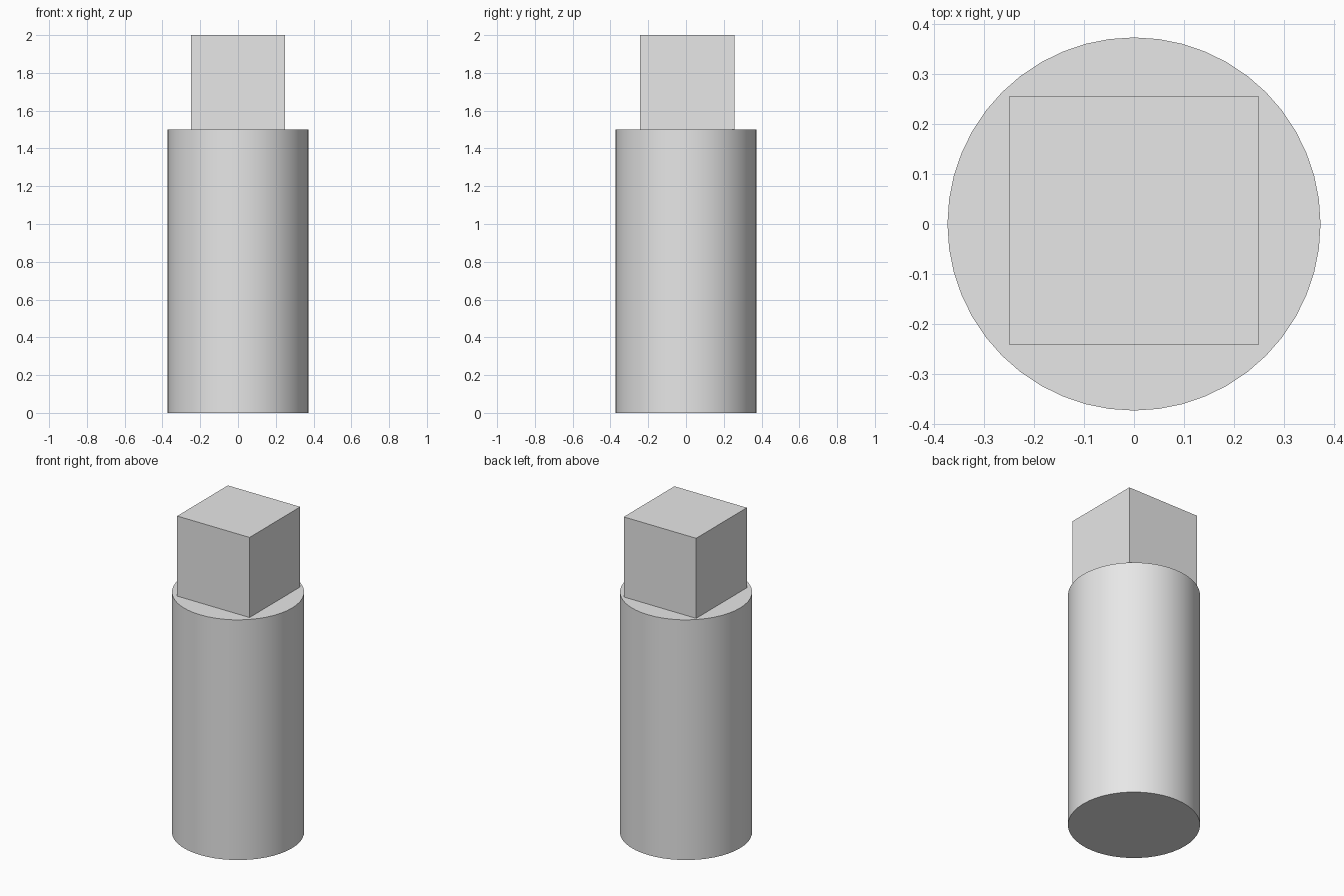
import bpy
import math

cube = bpy.data.objects.get("Cube")
if cube:
    bpy.data.objects.remove(cube, do_unlink=True)

RADIUS = 0.374
BODY_HEIGHT = 1.5
BLOCK = 0.5

# One plain grey for both parts
grey = bpy.data.materials.new("light_grey")
grey.use_nodes = True
grey.diffuse_color = (0.8, 0.8, 0.8, 1)
grey.node_tree.nodes["Principled BSDF"].inputs["Base Color"].default_value = (0.8, 0.8, 0.8, 1)


def finish(name):
    part = bpy.context.object
    part.name = name
    part.data.materials.append(grey)
    return part


# Round body
bpy.ops.mesh.primitive_cylinder_add(vertices=48, radius=RADIUS, depth=BODY_HEIGHT,
                                    location=(0, 0, BODY_HEIGHT / 2))
finish("round_body")
bpy.ops.object.shade_smooth_by_angle(angle=math.radians(30))

# Square block on top, set slightly towards the back
bpy.ops.mesh.primitive_cube_add(size=BLOCK, location=(0, 0.007, BODY_HEIGHT + BLOCK / 2))
finish("top_block")
